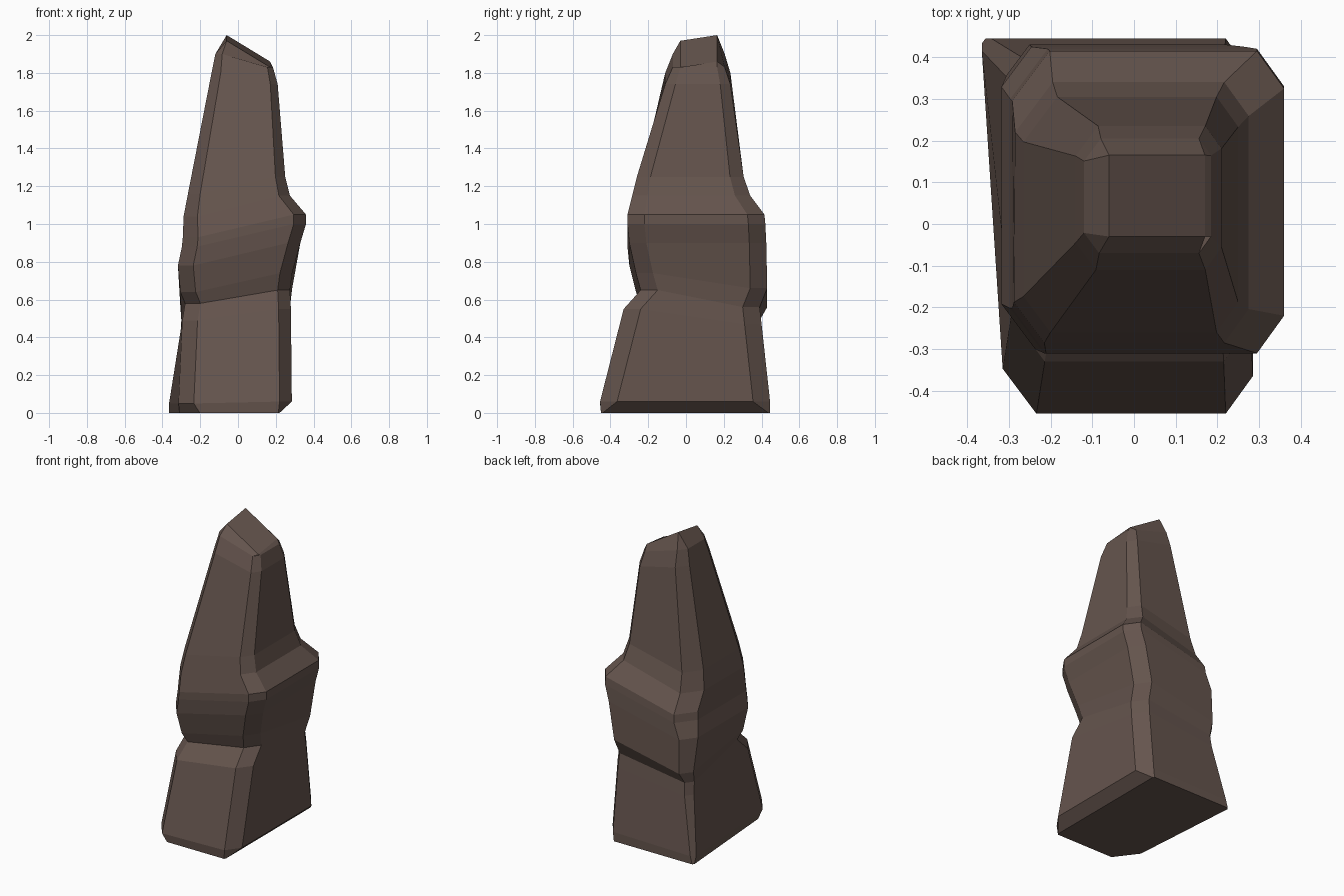
import bpy, bmesh

if "Cube" in bpy.data.objects:
    bpy.data.objects.remove(bpy.data.objects["Cube"])

# Tilted cross-sections of the pillar, bottom to top:
# z left, z right, drop at back, x front-left, x back-left, x right, y front, y back,
# corner-cut scale, back-left corner-cut scale
SECTIONS = [
    (0.00, 0.00, 0.00, -.31, -.365, .22, -.45, .445, .1, .1),
    (0.05, 0.06, 0.00, -.315, -.365, .285, -.455, .445, 1, .25),
    (0.49, 0.55, 0.08, -.295, -.305, .28, -.33, .40, 1, .4),
    (0.58, 0.65, 0.09, -.28, -.30, .275, -.24, .39, 1, .4),
    (0.64, 0.74, 0.08, -.305, -.305, .287, -.265, .43, 1, .6),
    (0.78, 0.90, 0.00, -.318, -.318, .33, -.30, .425, 1, .8),
    (0.88, 1.00, 0.00, -.297, -.297, .36, -.31, .42, 1, 1),
    (0.93, 1.05, 0.00, -.292, -.292, .36, -.31, .415, 1, 1),
    (1.04, 1.15, 0.00, -.288, -.285, .275, -.285, .34, .9, 1),
    (1.16, 1.25, 0.00, -.265, -.265, .25, -.26, .305, .8, .9),
    (1.80, 1.74, 0.00, -.14, -.14, .21, -.11, .235, .6, .6),
    (1.90, 1.83, 0.00, -.12, -.12, .185, -.07, .205, .45, .45),
    (1.97, 1.83, -.03, -.06, -.06, .17, -.03, .165, 0, 0),
]


def ring_points(i, zl, zr, drop, xfl, xbl, xr, yf, yb, s, sb):
    """Rectangle with four cut corners, counter-clockwise from front left."""
    fl = 1.2 if i == 0 else (0.9 if s else 0) * min(s, 1)
    cl, cr = (0.09, 0.12), (0.065, 0.09)
    zbl, zbr = zl - drop, zr - drop
    return [
        (xfl, yf + cl[1] * fl, zl), (xfl + cl[0] * fl, yf, zl),
        (xr - cr[0] * s, yf, zr), (xr, yf + cr[1] * s, zr),
        (xr, yb - cr[1] * s, zbr), (xr - cr[0] * s, yb, zbr),
        (xbl + cl[0] * sb, yb, zbl), (xbl, yb - cl[1] * sb, zbl),
    ]


# Rock pillar: skin the rings, cap both ends
bm = bmesh.new()
rings = [[bm.verts.new(p) for p in ring_points(i, *row)]
         for i, row in enumerate(SECTIONS)]
for a, b in zip(rings, rings[1:]):
    for k in range(8):
        n = (k + 1) % 8
        bm.faces.new((a[k], a[n], b[n], b[k]))
bm.faces.new(rings[0][::-1])
bm.faces.new(rings[-1])
bmesh.ops.remove_doubles(bm, verts=bm.verts, dist=0.0005)
bmesh.ops.recalc_face_normals(bm, faces=bm.faces)

mesh = bpy.data.meshes.new("rock_pillar")
bm.to_mesh(mesh)
bm.free()
pillar = bpy.data.objects.new("rock_pillar", mesh)
bpy.context.collection.objects.link(pillar)

# Brown stone colour
stone = bpy.data.materials.new("brown_stone")
stone.diffuse_color = (0.13, 0.09, 0.075, 1)
stone.use_nodes = True
stone.node_tree.nodes["Principled BSDF"].inputs["Base Color"].default_value = stone.diffuse_color
mesh.materials.append(stone)
